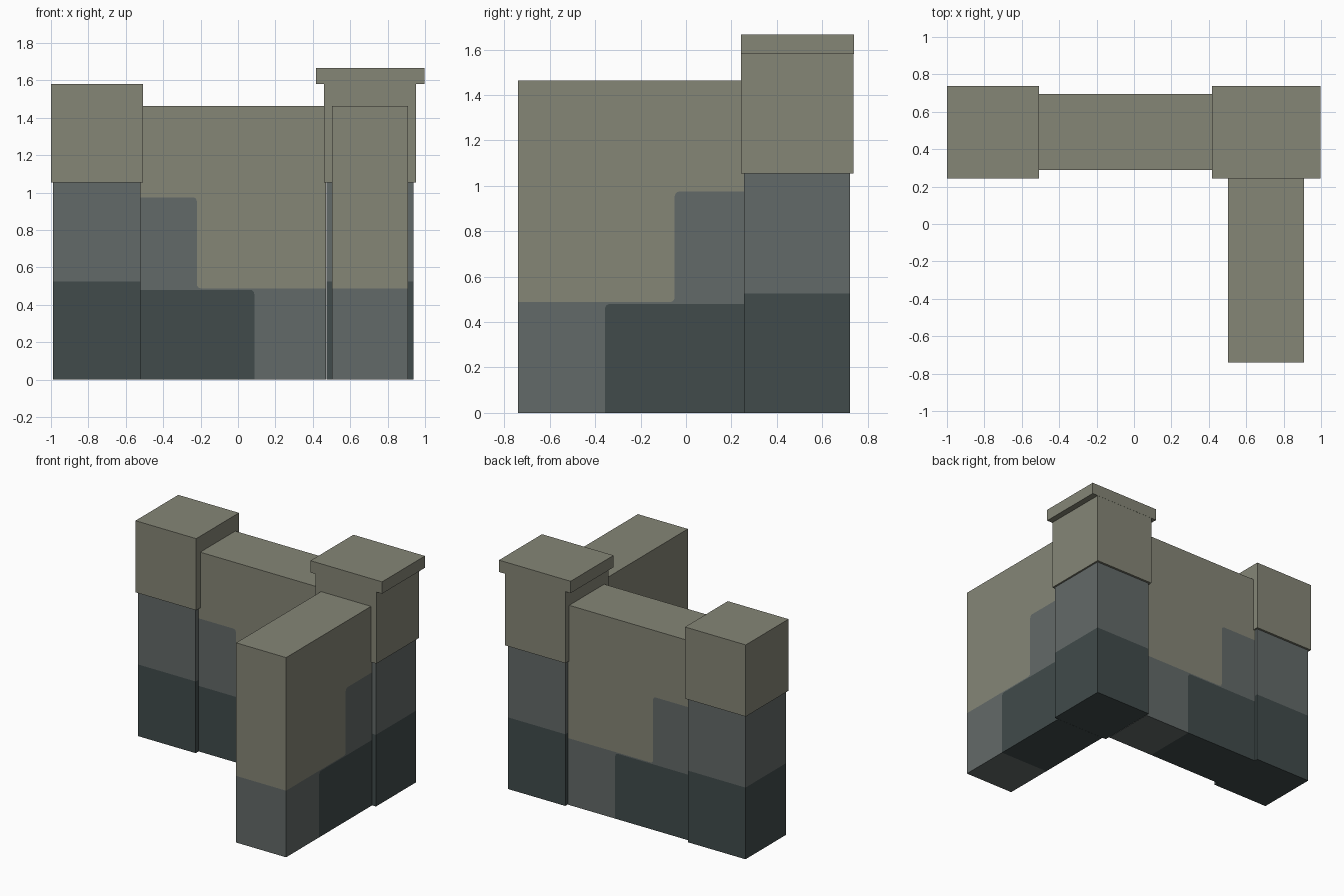
import bpy, bmesh, math
from mathutils import Vector

if "Cube" in bpy.data.objects:
    bpy.data.objects.remove(bpy.data.objects["Cube"])


def material(name, rgb):
    m = bpy.data.materials.new(name)
    m.diffuse_color = (*rgb, 1)
    m.use_nodes = True
    m.node_tree.nodes["Principled BSDF"].inputs["Base Color"].default_value = m.diffuse_color
    return m


LIGHT = material("pale olive stone", (0.235, 0.238, 0.183))
MID = material("mid grey stone", (0.124, 0.143, 0.139))
DARK = material("dark slate stone", (0.052, 0.070, 0.070))


def finish(name, bm, mats):
    bmesh.ops.remove_doubles(bm, verts=bm.verts, dist=1e-5)
    bmesh.ops.recalc_face_normals(bm, faces=bm.faces)
    me = bpy.data.meshes.new(name)
    bm.to_mesh(me)
    bm.free()
    for m in mats:
        me.materials.append(m)
    ob = bpy.data.objects.new(name, me)
    bpy.context.collection.objects.link(ob)
    return ob


def box(name, x, y, z, mats, split=None):
    bm = bmesh.new()
    bmesh.ops.create_cube(bm, size=1)
    for v in bm.verts:
        v.co = Vector([(r[0] + r[1]) / 2 + c * (r[1] - r[0])
                       for c, r in zip(v.co, (x, y, z))])
    if split is not None:
        bmesh.ops.bisect_plane(bm, geom=bm.verts[:] + bm.edges[:] + bm.faces[:],
                               plane_co=(0, 0, split), plane_no=(0, 0, 1))
        for f in bm.faces:
            f.material_index = int(f.calc_center_median().z > split)
    return finish(name, bm, mats)


def rounded(points, r=0.022, steps=4):
    """Round the corners flagged with a third value."""
    out = []
    n = len(points)
    for i, p in enumerate(points):
        c = Vector(p[:2])
        if len(p) == 2:
            out.append(c)
            continue
        a = (Vector(points[i - 1][:2]) - c).normalized()
        b = (Vector(points[(i + 1) % n][:2]) - c).normalized()
        for k in range(steps + 1):
            t = k / steps * math.pi / 2
            out.append(c + a * r * (1 - math.sin(t)) + b * r * (1 - math.cos(t)))
    return out


# Stepped colour regions of a wall: distance from pillar, height
END, TOP = 0.995, 1.463
REGIONS = [
    [(0, 0), (0.612, 0), (0.612, 0.48, 1), (0, 0.48)],
    [(0, 0.48), (0.612, 0.48, 1), (0.612, 0), (END, 0), (END, 0.488),
     (0.305, 0.488, 1), (0.305, 0.975, 1), (0, 0.975)],
    [(0, 0.975), (0.305, 0.975, 1), (0.305, 0.488, 1), (END, 0.488),
     (END, TOP), (0, TOP)],
]


def wall(name, place, near, far):
    bm = bmesh.new()
    for idx, region in enumerate(REGIONS):
        pts = rounded(region)
        sides = [[bm.verts.new(place(u, d, z)) for u, z in pts] for d in (near, far)]
        faces = [bm.faces.new(s) for s in sides]
        for i in range(len(pts)):
            p, q = pts[i - 1], pts[i]
            # Only the outer border gets edge faces
            if any(abs(p[k] - e) < 1e-5 and abs(q[k] - e) < 1e-5
                   for k, e in ((0, 0), (0, END), (1, 0), (1, TOP))):
                faces.append(bm.faces.new((sides[0][i - 1], sides[0][i],
                                           sides[1][i], sides[1][i - 1])))
        for f in faces:
            f.material_index = idx
    return finish(name, bm, [DARK, MID, LIGHT])


# Walls
wall("back_wall", lambda u, d, z: (u - 0.525, d, z), 0.29, 0.695)
wall("side_wall", lambda u, d, z: (d, 0.255 - u, z), 0.503, 0.908)

# Corner pillars with overhanging top blocks
for side, cx in (("left", -0.755), ("right", 0.706)):
    box(side + "_pillar", (cx - 0.233, cx + 0.233), (0.256, 0.722), (0, 1.06),
        [DARK, MID], split=0.525)
    box(side + "_pillar_block", (cx - 0.246, cx + 0.246), (0.243, 0.738),
        (1.055, 1.58), [LIGHT])

# Cap slab on the right pillar
box("right_pillar_cap", (0.418, 0.998), (0.242, 0.739), (1.58, 1.667), [LIGHT])
